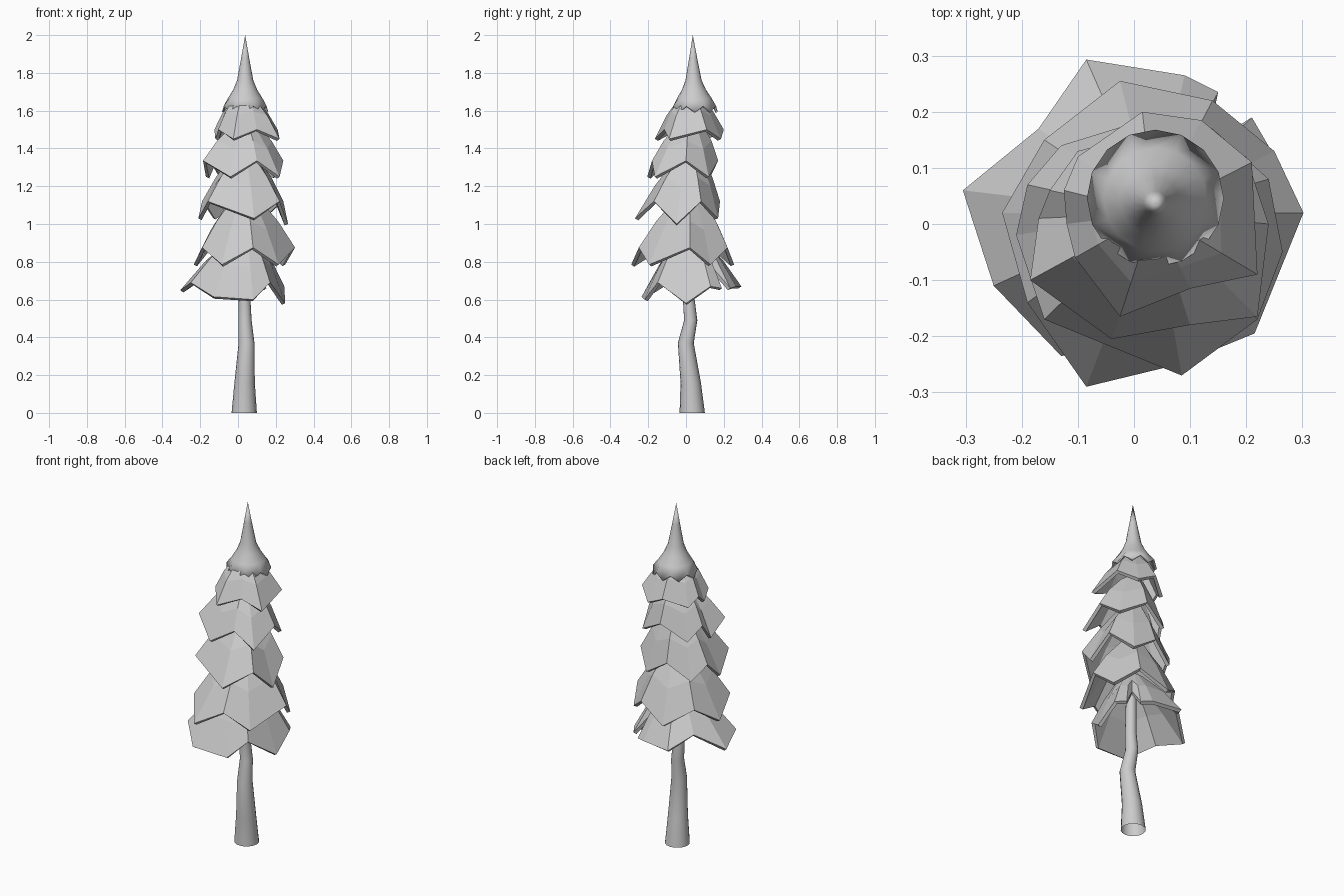
import bpy, bmesh
from math import sin, cos, pi, atan2
from mathutils import Vector

if "Cube" in bpy.data.objects:
    bpy.data.objects.remove(bpy.data.objects["Cube"])


def finish(name, bm, thickness=0):
    me = bpy.data.meshes.new(name)
    bm.to_mesh(me)
    bm.free()
    ob = bpy.data.objects.new(name, me)
    bpy.context.collection.objects.link(ob)
    if thickness:
        mod = ob.modifiers.new("thickness", 'SOLIDIFY')
        mod.thickness = thickness
        mod.offset = -1
    return ob


def smooth(ob, angle):
    bpy.ops.object.select_all(action='DESELECT')
    ob.select_set(True)
    bpy.context.view_layer.objects.active = ob
    bpy.ops.object.shade_smooth_by_angle(angle=angle)


def loft(rings):
    """Bridge closed rings of equal point count, counter-clockwise, going up."""
    bm = bmesh.new()
    rows = [[bm.verts.new(p) for p in r] for r in rings]
    for a, b in zip(rows, rows[1:]):
        for i in range(len(a)):
            j = (i + 1) % len(a)
            bm.faces.new((a[i], a[j], b[j], b[i]))
    return bm


def skirt(name, first_z, next_z, top_z, top_r, rim_xy):
    """Drooping ring of leaves; the rim alternates between two heights."""
    c = Vector((0.035, 0.02, top_z))
    rim, mid, top = [], [], []
    for i, p in enumerate(rim_xy):
        z = p[2] if len(p) == 3 else (next_z if i % 2 else first_z)
        v = Vector((p[0], p[1], z))
        a = atan2(v.y - c.y, v.x - c.x)
        t = c + Vector((cos(a), sin(a), 0)) * top_r
        rim.append(v)
        top.append(t)
        mid.append(v.lerp(t, 0.5) + Vector((cos(a) * .008, sin(a) * .008, .008)))
    return finish(name, loft([rim, mid, top]), 0.02)


def circle(x, y, z, r, n):
    return [(x + r * cos(2 * pi * i / n), y + r * sin(2 * pi * i / n), z) for i in range(n)]


# Bent trunk, open underneath
path = [(.033, .033, 0, .067), (.035, .025, .16, .054), (.045, -.001, .37, .042),
        (.037, .025, .49, .035), (.035, .015, .60, .031), (.035, .02, .95, .026)]
smooth(finish("trunk", loft([circle(*p, 16) for p in path])), 0.7)

# Leaf tiers, bottom to top
skirt("leaf_tier_1", .60, .68, .93, .07,
      [(-.13, -.235, .615), (.08, -.22, .60), (.17, -.15, .69), (.25, 0, .58), (.245, .13, .67),
       (.21, .19, .66), (.13, .14, .77), (.15, .235, .66), (.09, .265, .67),
       (-.085, .293, .67), (-.17, .17, .74), (-.305, .06, .65), (-.25, -.11, .69)])
skirt("leaf_tier_2", .785, .875, 1.14, .07,
      [(-.085, -.29), (.08, -.25), (.215, -.195), (.302, .02), (.25, .13),
       (.14, .22), (-.025, .255), (-.16, .15), (-.235, .02), (-.19, -.14)])
skirt("leaf_tier_3", 1.03, 1.12, 1.36, .065,
      [(.085, -.27), (.22, -.17), (.265, -.05, 1.0), (.24, .08), (.14, .17),
       (0, .18), (-.13, .14), (-.19, .07), (-.21, -.02), (-.16, -.17)])
skirt("leaf_tier_4", 1.25, 1.335, 1.53, .065,
      [(-.04, -.205), (.10, -.18), (.22, -.165), (.24, 0), (.20, .12),
       (.05, .17), (-.10, .13), (-.15, .06), (-.17, .01), (-.185, -.10)])
skirt("leaf_tier_5", 1.45, 1.50, 1.68, .05,
      [(-.025, -.165), (.10, -.115), (.22, -.09), (.21, .11), (.12, .185),
       (.015, .20), (-.10, .12), (-.125, .06), (-.12, 0), (-.105, -.06)])

# Pointed cap with a jagged hem
n = 16
profile = [(.122, 1.61), (.092, 1.665), (.064, 1.71), (.043, 1.76), (.021, 1.88), (0, 2.0)]
rings = [circle(.038, .046 - .002 * k, z, r, n) for k, (r, z) in enumerate(profile)]
rings[0] = [(x, y, z + (.016 if i % 2 else -.016)) for i, (x, y, z) in enumerate(rings[0])]
bm = loft(rings)
bmesh.ops.remove_doubles(bm, verts=bm.verts[:], dist=.001)
smooth(finish("treetop", bm, 0.012), 0.7)
